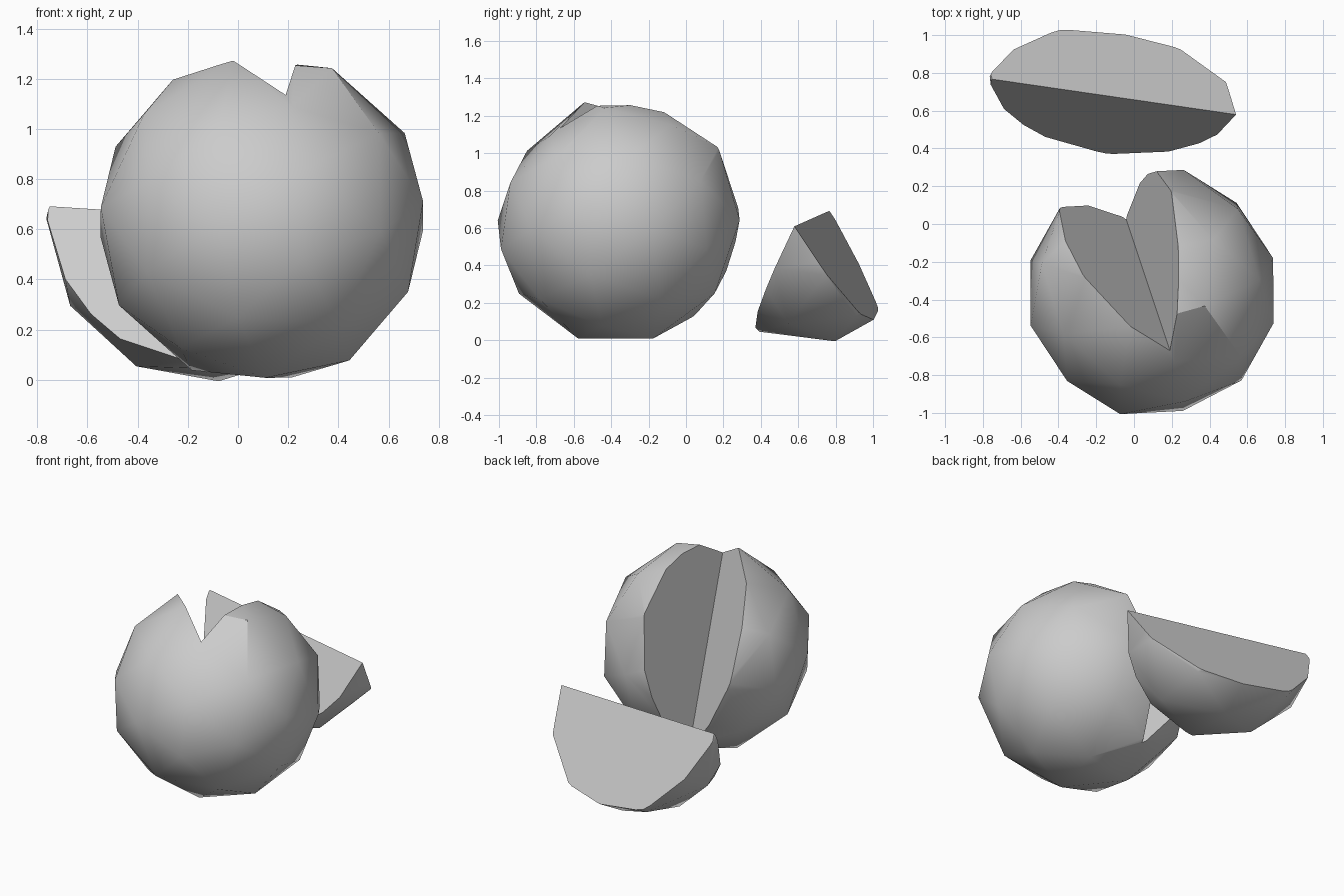
import bpy, bmesh, math
from mathutils import Vector, Matrix

if "Cube" in bpy.data.objects:
    bpy.data.objects.remove(bpy.data.objects["Cube"])

R = 0.668
CENTRE = Vector((0.095, -0.36, 0.64))

# Tilt of the faceted ball: columns are its local x, y and z
pole = Vector((0.963, -0.25, 0.106)).normalized()
side = Vector((0.269, 0.914, -0.306))
side = (side - pole * side.dot(pole)).normalized()
TILT = Matrix((side, pole.cross(side), pole)).transposed()

# Wedge geometry relative to the ball centre: crease line and the two cut faces
p1 = Vector((0.19, -0.67, 1.135)) - CENTRE
p2 = Vector((-0.04, 0.02, 0.125)) - CENTRE
crease = (p1 - p2).normalized()


def face_dir(point):
    w = Vector(point) - CENTRE - p2
    return (w - crease * w.dot(crease)).normalized()


u1 = face_dir((-0.385, 0.10, 0.63))
u2 = face_dir((0.11, 0.28, 0.67))
mid = (u1 + u2).normalized()


def add_object(name, bm):
    mesh = bpy.data.meshes.new(name)
    bm.to_mesh(mesh)
    bm.free()
    ob = bpy.data.objects.new(name, mesh)
    bpy.context.collection.objects.link(ob)
    return ob


def ball(name):
    bm = bmesh.new()
    bmesh.ops.create_icosphere(bm, subdivisions=2, radius=R,
                               matrix=TILT.to_4x4())
    return add_object(name, bm)


def wedge(origin):
    bm = bmesh.new()
    rows = []
    for s in (-1.5, 1.5):
        o = origin + crease * s
        rows.append([bm.verts.new(o + d) for d in (Vector(), u1 * 2, u2 * 2)])
    a, b = rows
    bm.faces.new(a)
    bm.faces.new(b[::-1])
    for i in range(3):
        j = (i + 1) % 3
        bm.faces.new((a[i], b[i], b[j], a[j]))
    bmesh.ops.recalc_face_normals(bm, faces=bm.faces)
    ob = add_object("wedge_cutter", bm)
    ob.hide_render = True
    return ob


def carve(ob, origin, operation):
    cutter = wedge(origin)
    mod = ob.modifiers.new("cut", 'BOOLEAN')
    mod.object, mod.operation, mod.solver = cutter, operation, 'EXACT'
    bpy.ops.object.select_all(action='DESELECT')
    bpy.context.view_layer.objects.active = ob
    ob.select_set(True)
    bpy.ops.object.modifier_apply(modifier="cut")
    bpy.data.objects.remove(cutter)
    bpy.ops.object.shade_smooth_by_angle(angle=math.radians(30))


# Ball with a wedge missing; its upper front is slightly flattened
body = ball("ball_body")
top = Vector((0.15, -0.403, 0.512))
for v in body.data.vertices:
    if (v.co - top).length < 0.06:
        v.co = Vector((0.12, -0.37, 0.45))
    elif any((v.co - Vector(q)).length < 0.06 for q in
             ((-0.175, -0.514, 0.39), (0.185, -0.607, 0.211))):
        v.co *= 0.955
carve(body, (p1 + p2) / 2, 'DIFFERENCE')
body.location = CENTRE

# The cut-out slice, lying behind with its straight edge up
piece = ball("cut_slice")
carve(piece, Vector(), 'INTERSECT')
edge = Vector((1.29, -0.187, -0.083)).normalized()
down = Vector((0, 0.04, -1))
down = (down - edge * down.dot(edge)).normalized()
src = Matrix((crease, mid, crease.cross(mid)))
dst = Matrix((edge, down, edge.cross(down))).transposed()
piece.data.transform((dst @ src).to_4x4())
piece.location = (-0.105, 0.673, 0.65)
